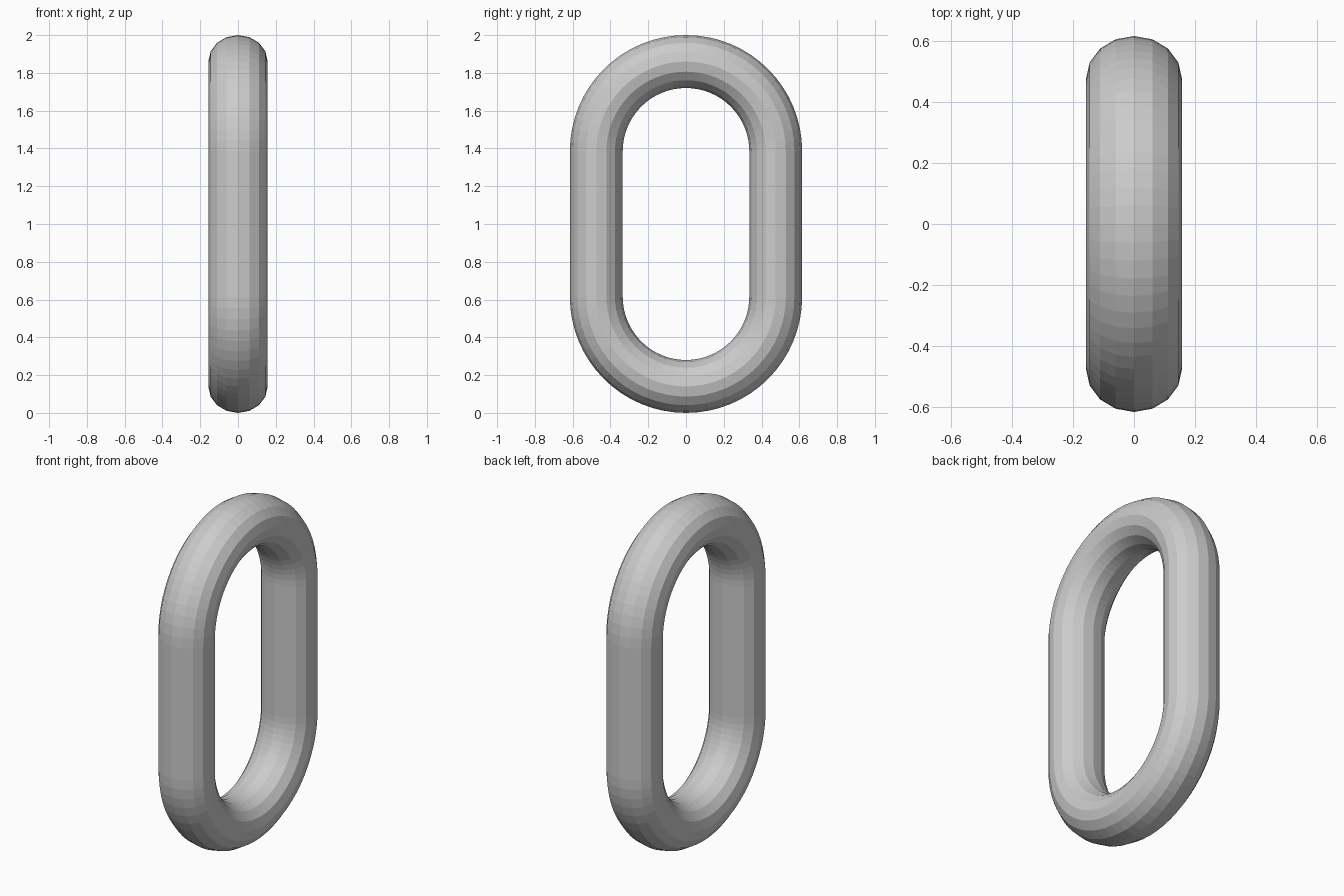
import bpy
import bmesh
from math import sin, cos, pi

if "Cube" in bpy.data.objects:
    bpy.data.objects.remove(bpy.data.objects["Cube"])

SIDES = 16           # facets around the bar
ARC = 32             # segments per rounded end
BEND = 0.475         # radius of the bar's centre line at the ends
HALF_X, HALF_R = 0.157, 0.14   # half thickness across x and in the link plane
TOP = 2 - BEND - HALF_R        # centre height of the upper bend
BOTTOM = BEND + HALF_R

bm = bmesh.new()

# Rings of the bar: upper half-turn, then lower half-turn
rings = []
for centre_z, start in ((TOP, 0), (BOTTOM, pi)):
    for i in range(ARC + 1):
        a = start + pi * i / ARC
        ring = []
        for j in range(SIDES):
            t = 2 * pi * j / SIDES
            r = BEND + HALF_R * cos(t)
            ring.append(bm.verts.new((HALF_X * sin(t), r * cos(a), centre_z + r * sin(a))))
        rings.append(ring)

# Skin between neighbouring rings; the straight sides join the two bends
for i, ring in enumerate(rings):
    following = rings[(i + 1) % len(rings)]
    for j in range(SIDES):
        k = (j + 1) % SIDES
        bm.faces.new((ring[j], ring[k], following[k], following[j]))

bmesh.ops.recalc_face_normals(bm, faces=bm.faces)
mesh = bpy.data.meshes.new("chain_link")
bm.to_mesh(mesh)
bm.free()
bpy.context.collection.objects.link(bpy.data.objects.new("chain_link", mesh))
